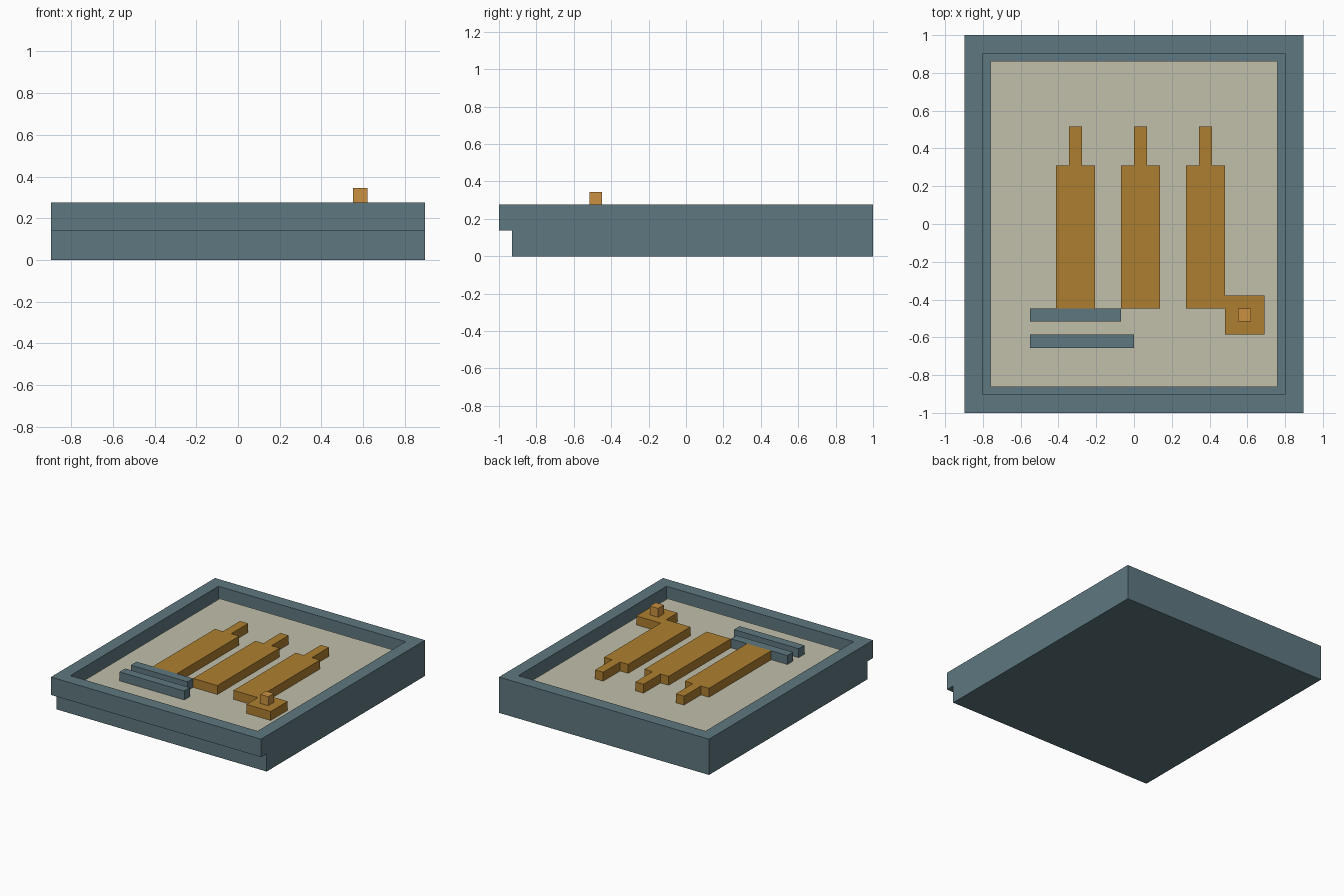
import bpy
import bmesh
from mathutils import Vector

if "Cube" in bpy.data.objects:
    bpy.data.objects.remove(bpy.data.objects["Cube"])

U = 2 / 29  # module: the model is 29 modules long


def material(name, rgb):
    m = bpy.data.materials.new(name)
    m.diffuse_color = [(c / 255) ** 2.2 for c in rgb] + [1]
    m.use_nodes = True
    m.node_tree.nodes["Principled BSDF"].inputs["Base Color"].default_value = m.diffuse_color
    return m


SLATE = material("slate", (94, 119, 127))
SAND = material("sand", (192, 189, 168))
BRONZE = material("bronze", (172, 126, 52))
COPPER = material("copper", (200, 143, 66))


def prism(name, points, sweep, mat, recess=None):
    """Extrude a closed outline (in modules); optionally sink its top face."""
    bm = bmesh.new()
    base = bm.faces.new([bm.verts.new(Vector(p) * U) for p in points])
    ext = bmesh.ops.extrude_face_region(bm, geom=[base])
    verts = [g for g in ext["geom"] if isinstance(g, bmesh.types.BMVert)]
    bmesh.ops.translate(bm, verts=verts, vec=Vector(sweep) * U)
    bmesh.ops.recalc_face_normals(bm, faces=bm.faces)
    if recess:
        rim, depth = recess
        top = max(bm.faces, key=lambda f: f.calc_center_median().z)
        bmesh.ops.inset_individual(bm, faces=[top], thickness=rim * U)
        pocket = bmesh.ops.extrude_discrete_faces(bm, faces=[top])["faces"][0]
        bmesh.ops.translate(bm, verts=pocket.verts, vec=(0, 0, -depth * U))
    mesh = bpy.data.meshes.new(name)
    bm.to_mesh(mesh)
    bm.free()
    mesh.materials.append(mat)
    obj = bpy.data.objects.new(name, mesh)
    bpy.context.collection.objects.link(obj)
    return obj


def plate(name, outline, z, height, mat):
    return prism(name, [(x, y, z) for x, y in outline], (0, 0, height), mat)


def block(name, x0, x1, y0, y1, z, mat):
    return plate(name, [(x0, y0), (x1, y0), (x1, y1), (x0, y1)], z, 1, mat)


# Tray: side profile with a stepped front, swept across, top recessed
side = [(-13.5, 0), (14.5, 0), (14.5, 4), (-14.5, 4), (-14.5, 2), (-13.5, 2)]
prism("tray", [(-13, y, z) for y, z in side], (26, 0, 0), SLATE, recess=(2, 2))

# Floor panel inside the rim
block("floor_panel", -11, 11, -12.5, 12.5, 2, SAND)

# Three bars with narrow tips; the last one has a square foot
for i, x in enumerate((-6, -1, 4)):
    outline = [(x, -6.5), (x + 3, -6.5)]
    if i == 2:
        outline += [(x + 3, -8.5), (x + 6, -8.5), (x + 6, -5.5), (x + 3, -5.5)]
    outline += [(x + 3, 4.5), (x + 2, 4.5), (x + 2, 7.5),
                (x + 1, 7.5), (x + 1, 4.5), (x, 4.5)]
    plate(f"bar_{i + 1}", outline, 3, 1, BRONZE)

# Peg on the square foot
block("peg", 8, 9, -7.5, -6.5, 4, COPPER)

# Two slats at the front left
block("rear_slat", -8, -1, -7.5, -6.5, 3, SLATE)
block("front_slat", -8, 0, -9.5, -8.5, 3, SLATE)
